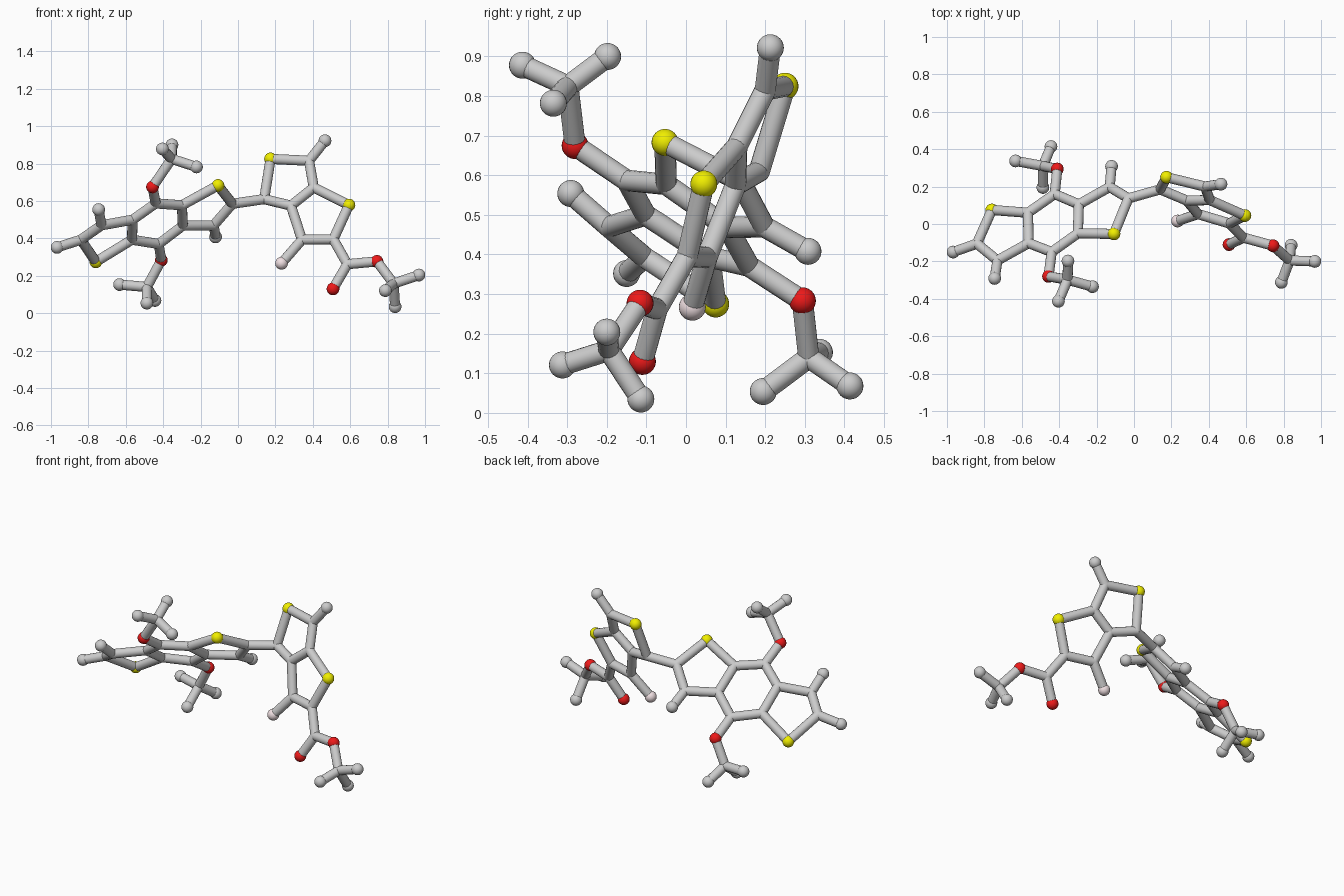
import bpy, bmesh
from mathutils import Vector, Matrix

if "Cube" in bpy.data.objects:
    bpy.data.objects.remove(bpy.data.objects["Cube"])

BALL, STICK = 0.034, 0.027

def material(name, rgb):
    m = bpy.data.materials.new(name)
    m.diffuse_color = (*rgb, 1)
    m.use_nodes = True
    m.node_tree.nodes["Principled BSDF"].inputs["Base Color"].default_value = m.diffuse_color
    return m

MATS = {'S': material('yellow', (0.88, 0.86, 0.0)),
        'O': material('red', (0.85, 0.01, 0.01)),
        'F': material('pink', (0.88, 0.75, 0.77))}
NAMES = {'S': 'sulfur_ball', 'O': 'oxygen_ball', 'F': 'pink_ball', 'H': 'end_ball'}

def finish(bm, name, mat=None):
    me = bpy.data.meshes.new(name)
    bm.to_mesh(me)
    bm.free()
    for p in me.polygons:
        p.use_smooth = len(p.vertices) <= 4   # flat stick caps
    if mat:
        me.materials.append(mat)
    ob = bpy.data.objects.new(name, me)
    bpy.context.collection.objects.link(ob)

def sphere(bm, p, r, u=24, v=16):
    bmesh.ops.create_uvsphere(bm, u_segments=u, v_segments=v, radius=r,
                              matrix=Matrix.Translation(p))

def stick(bm, a, b):
    a, b = Vector(a), Vector(b)
    d = b - a
    mat = Matrix.Translation((a + b) / 2) @ d.to_track_quat('Z', 'Y').to_matrix().to_4x4()
    bmesh.ops.create_cone(bm, cap_ends=True, segments=16, radius1=STICK,
                          radius2=STICK, depth=d.length, matrix=mat)

atoms = {}

def fragment(name, points, chains):
    """First letter of a key is the atom kind; chains are runs of linked atoms."""
    atoms.update(points)
    for k, p in points.items():                # balls on ends and coloured atoms
        if k[0] in NAMES:
            bm = bmesh.new()
            sphere(bm, p, BALL)
            finish(bm, NAMES[k[0]] + '_' + k[1:], MATS.get(k[0]))
    bm = bmesh.new()                           # sticks and rounded joints
    for k, p in points.items():
        if k[0] == 'C':
            sphere(bm, p, STICK, 16, 10)
    for chain in chains:
        ks = chain.split()
        for a, b in zip(ks, ks[1:]):
            stick(bm, atoms[a], atoms[b])
    finish(bm, name + '_sticks')

# left flat three-ring plate
fragment('left_rings', {
    'H1': (-.967, -.15, .352), 'C1': (-.84, -.105, .393), 'S1': (-.76, .075, .275),
    'C2': (-.73, -.195, .47), 'H2': (-.745, -.291, .554),
    'C3': (-.563, -.102, .50), 'C4': (-.567, .06, .393),
    'C5': (-.44, -.15, .587), 'C6': (-.424, .16, .37),
    'C7': (-.30, -.05, .577), 'C8': (-.295, .105, .468),
    'S2': (-.107, -.053, .683), 'C9': (-.03, .137, .585),
    'C10': (-.13, .198, .47), 'H3': (-.12, .308, .408),
}, ['H1 C1 C2 H2', 'C2 C3 C4 S1 C1', 'C3 C5 C7 C8 C6 C4',
    'C7 S2 C9 C10 C8', 'C10 H3'])

# side branches on the plate, above and below
fragment('upper_branch', {
    'O1': (-.457, -.28, .675), 'C11': (-.355, -.298, .825), 'H4': (-.404, -.413, .878),
    'H5': (-.353, -.198, .90), 'H6': (-.222, -.335, .782),
}, ['C5 O1 C11 H4', 'H5 C11 H6'])
fragment('lower_branch', {
    'O2': (-.41, .294, .283), 'C12': (-.487, .31, .14), 'H7': (-.633, .337, .153),
    'H8': (-.487, .195, .054), 'H9': (-.444, .414, .068),
}, ['C6 O2 C12 H7', 'H8 C12 H9'])

# right tilted two-ring plate
fragment('right_rings', {
    'C13': (.14, .185, .61), 'S3': (.174, .25, .825), 'C14': (.38, .20, .815),
    'H10': (.465, .213, .922), 'C15': (.405, .128, .672), 'C16': (.283, .125, .575),
    'S4': (.593, .045, .578), 'C17': (.51, .003, .395), 'C18': (.342, .053, .393),
    'F1': (.233, .016, .267),
}, ['C9 C13 S3 C14 H10', 'C14 C15 C16 C13', 'C15 S4 C17 C18 C16', 'C18 F1'])

# tail branch on the right plate
fragment('tail_branch', {
    'C19': (.585, -.073, .262), 'O3': (.508, -.11, .13), 'O4': (.743, -.116, .277),
    'C20': (.832, -.195, .158), 'H11': (.967, -.20, .204), 'H12': (.788, -.312, .121),
    'H13': (.84, -.114, .035),
}, ['C17 C19 O3', 'C19 O4 C20 H11', 'H12 C20 H13'])
